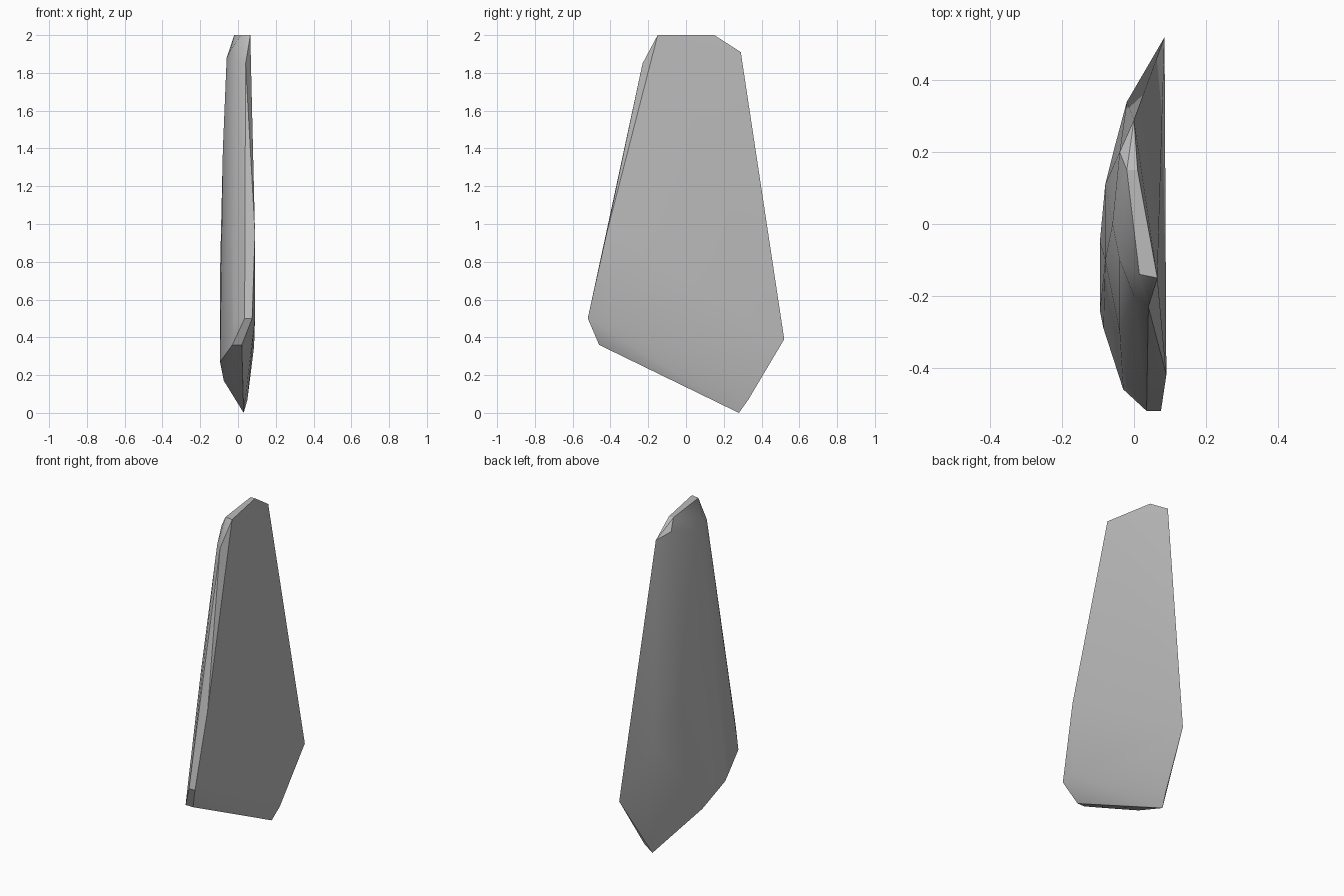
import bpy
import bmesh
import math
from mathutils import Vector

# Remove the default cube only
default_cube = bpy.data.objects.get("Cube")
if default_cube:
    bpy.data.objects.remove(default_cube, do_unlink=True)


def flat_material(name, colour):
    material = bpy.data.materials.new(name)
    material.use_nodes = True
    material.diffuse_color = colour
    shader = material.node_tree.nodes["Principled BSDF"]
    shader.inputs["Base Color"].default_value = colour
    return material


def hull_object(name, point_groups, material):
    """Wrap a convex skin around the guide points of every facet group."""
    bm = bmesh.new()
    for group in point_groups:
        for point in group:
            bm.verts.new(Vector(point))
    result = bmesh.ops.convex_hull(bm, input=bm.verts[:])
    unused = {v for v in result["geom_interior"] if isinstance(v, bmesh.types.BMVert)}
    bmesh.ops.delete(bm, geom=list(unused), context="VERTS")
    bmesh.ops.recalc_face_normals(bm, faces=bm.faces[:])
    mesh = bpy.data.meshes.new(name)
    bm.to_mesh(mesh)
    bm.free()
    mesh.materials.append(material)
    shard = bpy.data.objects.new(name, mesh)
    bpy.context.collection.objects.link(shard)
    return shard


# Chiselled crest, sloping down towards the back
crest = [(.065, -.15, 2), (.015, -.14, 2), (.01, .15, 2), (-.02, .15, 2),
         (-.04, .2, 1.94), (0, .29, 1.91)]
# Narrow leading edge
leading_edge = [(.04, -.23, 1.85), (.09, -.42, .95),
                (.035, -.52, .5), (.075, -.52, .5)]
# Slanted underside with its pointed heel
underside = [(-.03, -.46, .36), (.02, -.46, .36), (-.095, -.24, .27),
             (-.075, -.05, .17), (.03, .28, 0), (.05, .33, .07)]
# Broad cleaved side
cleaved_side = [(.085, .52, .39), (.09, -.42, .5), (.085, .2, .35)]
# Rounded side, bulging most at the lower middle
rounded_side = [(-.085, -.29, .3), (-.02, -.45, .5), (-.095, -.05, .75),
                (-.08, -.1, 1.4), (-.08, .11, 1), (-.06, 0, 1.88),
                (-.055, .21, .97), (-.02, .34, .7), (-.04, -.1, 1.92),
                (-.04, -.3, 1.1), (0, -.2, 1.85)]

stone = flat_material("pale grey stone", (.5, .5, .5, 1))
shard = hull_object("stone_shard",
                    [crest, leading_edge, underside, cleaved_side, rounded_side],
                    stone)

# Soften shallow bends and keep the chipped edges crisp
bpy.ops.object.select_all(action="DESELECT")
shard.select_set(True)
bpy.context.view_layer.objects.active = shard
bpy.ops.object.shade_smooth_by_angle(angle=math.radians(30))
